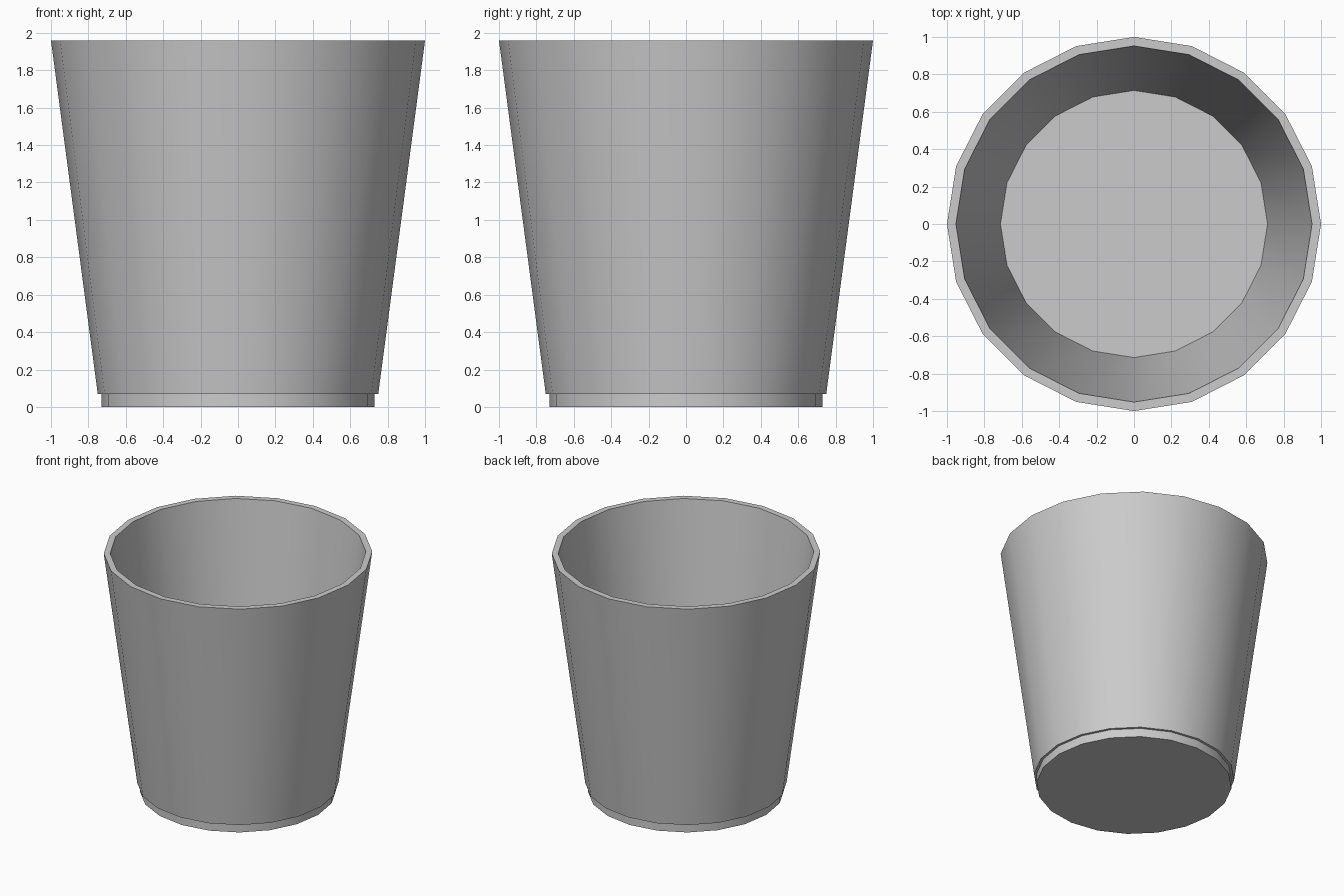
import bpy, bmesh
from math import cos, sin, tau, radians

if "Cube" in bpy.data.objects:
    bpy.data.objects.remove(bpy.data.objects["Cube"])

SIDES = 20

# Profile (radius, z): underside, foot, ledge, tapered outer wall, rim, inner wall, floor
PROFILE = [(0.73, 0.0), (0.73, 0.07), (0.75, 0.07), (1.0, 1.96),
           (0.952, 1.96), (0.714, 0.08)]


def lathe(name, profile, sides):
    bm = bmesh.new()
    rings = [[bm.verts.new((r * cos(tau * i / sides), r * sin(tau * i / sides), z))
              for i in range(sides)] for r, z in profile]
    for low, high in zip(rings, rings[1:]):
        for i in range(sides):
            j = (i + 1) % sides
            bm.faces.new((low[i], low[j], high[j], high[i]))
    bm.faces.new(rings[0][::-1])
    bm.faces.new(rings[-1])
    bmesh.ops.recalc_face_normals(bm, faces=bm.faces)
    mesh = bpy.data.meshes.new(name)
    bm.to_mesh(mesh)
    bm.free()
    obj = bpy.data.objects.new(name, mesh)
    bpy.context.collection.objects.link(obj)
    return obj


# Open tapered cup, smooth around the walls with crisp rim and foot
cup = lathe("cup", PROFILE, SIDES)
bpy.context.view_layer.objects.active = cup
cup.select_set(True)
bpy.ops.object.shade_smooth_by_angle(angle=radians(30))
